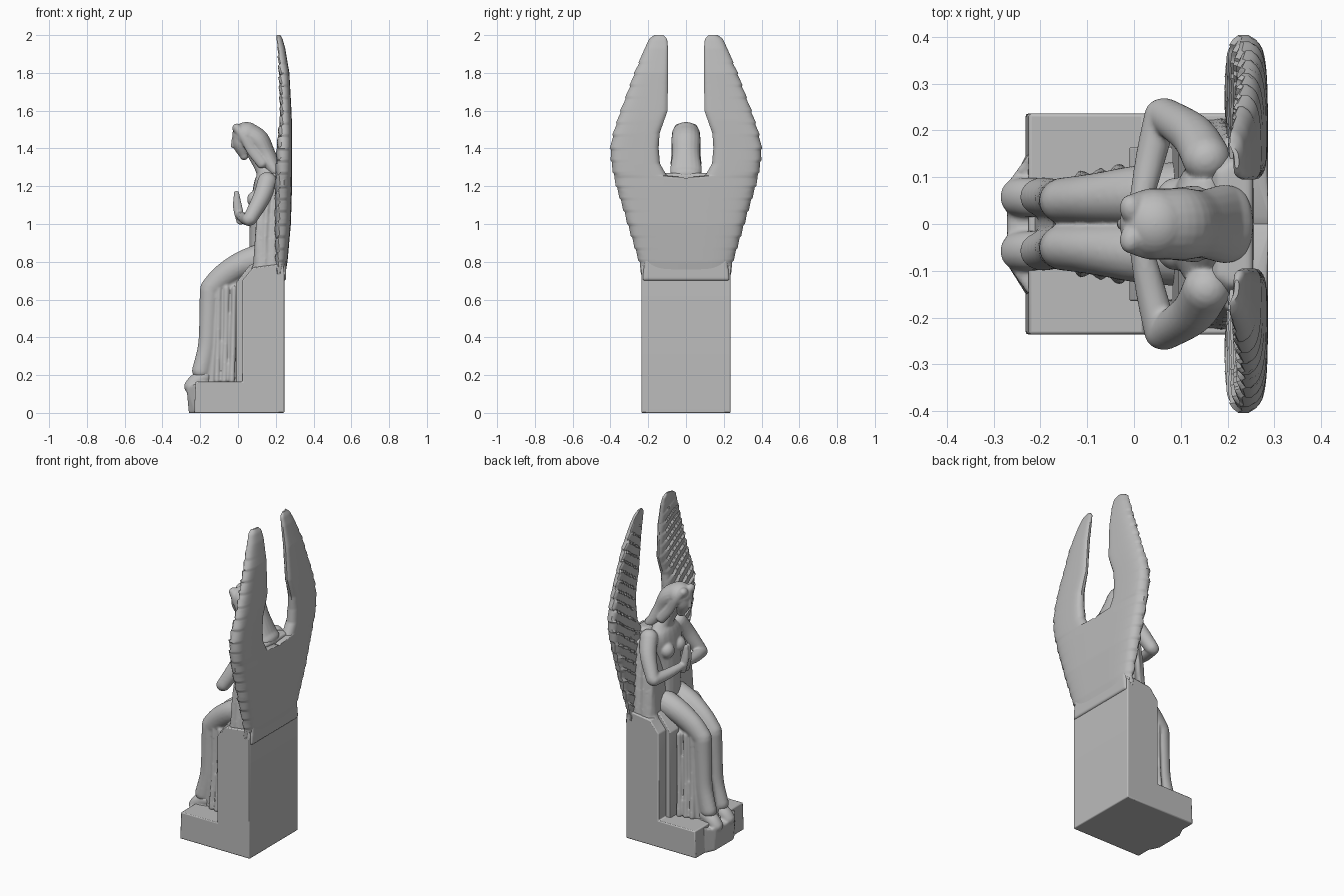
import bpy, bmesh, math
from mathutils import Vector

stone = bpy.data.materials.new("grey stone")
stone.diffuse_color = (0.5, 0.5, 0.5, 1)


def loft(bm, rings):
    vs = [[bm.verts.new(p) for p in r] for r in rings]
    n = len(vs[0])
    for a, b in zip(vs, vs[1:]):
        for i in range(n):
            j = (i + 1) % n
            bm.faces.new((a[i], a[j], b[j], b[i]))
    bm.faces.new(vs[0][::-1])
    bm.faces.new(vs[-1])


def catmull(p, steps=5):
    out = []
    for i in range(len(p) - 1):
        a, b, c, d = p[max(i - 1, 0)], p[i], p[i + 1], p[min(i + 2, len(p) - 1)]
        for s in range(steps):
            t = s / steps
            out.append([0.5 * (2 * y + (z - x) * t + (2 * x - 5 * y + 4 * z - w) * t * t
                               + (3 * y - x - 3 * z + w) * t ** 3) for x, y, z, w in zip(a, b, c, d)])
    return out + [list(p[-1])]


def limb(bm, pts, ref=(0, 1, 0), n=20):
    """Round-ended tube through points (x, y, z, radius along ref, other radius)."""
    p = catmull(pts)
    pos = [Vector(q[:3]) for q in p]
    rings = []
    last = len(p) - 1
    for i, q in enumerate(p):
        t = (pos[min(i + 1, last)] - pos[max(i - 1, 0)]).normalized()
        u = Vector(ref)
        u = (u - t * u.dot(t)).normalized()
        v = t.cross(u)

        def ring(c, s):
            return [c + u * (q[3] * s * math.cos(k * math.tau / n))
                    + v * (q[4] * s * math.sin(k * math.tau / n)) for k in range(n)]
        r = min(q[3], q[4])
        caps = [(math.cos(h) * r, math.sin(h)) for h in (0.15, 0.5, 0.85, 1.2)]
        if i == 0:
            rings += [ring(pos[i] - t * o, s) for o, s in caps]
        rings.append(ring(pos[i], 1))
        if i == last:
            rings += [ring(pos[i] + t * o, s) for o, s in caps[::-1]]
    loft(bm, rings)


def ball(bm, c, r):
    g = bmesh.ops.create_uvsphere(bm, u_segments=24, v_segments=14, radius=1)
    for v in g["verts"]:
        v.co = Vector((c[0] + v.co.x * r[0], c[1] + v.co.y * r[1], c[2] + v.co.z * r[2]))


def prism(bm, prof, half):
    loft(bm, [[(x, y, z) for x, z in prof] for y in (-half, half)])


def flip(pts, s):
    return [(x, y * s, z, a, b) for x, y, z, a, b in pts]


def finish(name, bm, voxel=0, smooth=4, bevel=0):
    bmesh.ops.recalc_face_normals(bm, faces=bm.faces)
    me = bpy.data.meshes.new(name)
    bm.to_mesh(me)
    bm.free()
    ob = bpy.data.objects.new(name, me)
    bpy.context.collection.objects.link(ob)
    me.materials.append(stone)
    if voxel:
        m = ob.modifiers.new("blend", "REMESH")
        m.mode, m.voxel_size, m.use_smooth_shade = "VOXEL", voxel, True
        m = ob.modifiers.new("soften", "SMOOTH")
        m.iterations = smooth
    else:
        if bevel:
            m = ob.modifiers.new("worn edges", "BEVEL")
            m.width, m.segments = bevel, 2
        bpy.ops.object.select_all(action="DESELECT")
        ob.select_set(True)
        bpy.context.view_layer.objects.active = ob
        bpy.ops.object.shade_smooth_by_angle(angle=math.radians(40))
    return ob


# throne: plinth, seat block and inner step
bm = bmesh.new()
prism(bm, [(-0.232, 0), (0.245, 0), (0.245, 0.73), (0.24, 0.79), (0.08, 0.77), (0.022, 0.70),
           (0.022, 0.165), (-0.225, 0.165)], 0.236)
finish("throne", bm, bevel=0.006)
bm = bmesh.new()
prism(bm, [(-0.01, 0.15), (0.1, 0.15), (0.1, 0.8), (0.06, 0.78), (-0.01, 0.69)], 0.165)
finish("seat_step", bm, bevel=0.005)

# cloak hanging behind the figure, with vertical folds
bm = bmesh.new()
rings = []
for z, x, h in ((0.7, 0.04, 0.232), (0.78, 0.08, 0.222), (1.0, 0.095, 0.2), (1.2, 0.13, 0.17), (1.27, 0.18, 0.13)):
    rings.append([(x, -h * 0.85, z), (x, h * 0.85, z), (x + 0.03, h, z), (0.255, h, z),
                  (0.255, -h, z), (x + 0.03, -h, z)])
loft(bm, rings)
for s in (-1, 1):
    for x, y in ((0.1, 0.195), (0.14, 0.21), (0.185, 0.21)):
        limb(bm, flip([(x, y, 0.76, 0.018, 0.013), (x + 0.005, y - 0.01, 0.95, 0.015, 0.012),
                       (x + 0.02, y - 0.035, 1.2, 0.012, 0.012)], s))
finish("cloak", bm, voxel=0.008)

# robe over the lap and legs
bm = bmesh.new()
prism(bm, [(0.14, 0.86), (0.06, 0.85), (-0.08, 0.75), (-0.165, 0.66), (-0.175, 0.4), (-0.2, 0.25),
           (-0.215, 0.14), (0.03, 0.14), (0.03, 0.6), (0.14, 0.7)], 0.085)
for s in (-1, 1):
    limb(bm, flip([(0.13, 0.065, 0.82, 0.07, 0.08), (0.02, 0.062, 0.785, 0.065, 0.07),
                   (-0.08, 0.054, 0.72, 0.055, 0.065), (-0.145, 0.05, 0.655, 0.05, 0.058)], s))
    limb(bm, flip([(-0.147, 0.05, 0.65, 0.05, 0.056), (-0.155, 0.052, 0.5, 0.045, 0.05),
                   (-0.165, 0.054, 0.35, 0.042, 0.048), (-0.195, 0.058, 0.22, 0.042, 0.05)], s))
    # side folds of the skirt
    for x, y in ((-0.1, 0.085), (-0.06, 0.09), (-0.02, 0.1)):
        limb(bm, flip([(x, y, 0.66, 0.014, 0.014), (x - 0.005, y, 0.4, 0.014, 0.014),
                       (x - 0.012, y + 0.012, 0.17, 0.018, 0.016)], s))
finish("robe_skirt", bm, voxel=0.007, smooth=5)

# feet and the rock below them
bm = bmesh.new()
for s in (-1, 1):
    limb(bm, flip([(-0.18, 0.055, 0.19, 0.042, 0.045), (-0.225, 0.057, 0.165, 0.042, 0.04),
                   (-0.25, 0.058, 0.14, 0.04, 0.036)], s))
loft(bm, [[(-0.26, -0.09, 0), (-0.26, 0.09, 0), (-0.225, 0.16, 0), (-0.15, 0.16, 0), (-0.15, -0.16, 0),
           (-0.225, -0.16, 0)],
          [(-0.272, -0.085, 0.13), (-0.272, 0.085, 0.13), (-0.225, 0.15, 0.155), (-0.15, 0.15, 0.16),
           (-0.15, -0.15, 0.16), (-0.225, -0.15, 0.155)]])
finish("feet", bm, voxel=0.007, smooth=3)

# torso, neck, arms and praying hands
bm = bmesh.new()
limb(bm, [(0.15, 0, 0.79, 0.13, 0.09), (0.135, 0, 0.92, 0.095, 0.075), (0.135, 0, 1.07, 0.105, 0.07),
          (0.145, 0, 1.19, 0.14, 0.065), (0.15, 0, 1.26, 0.09, 0.055), (0.125, 0, 1.31, 0.045, 0.042),
          (0.07, 0, 1.4, 0.038, 0.038)])
for s in (-1, 1):
    ball(bm, (0.09, 0.055 * s, 1.13), (0.042, 0.044, 0.045))
    limb(bm, flip([(0.155, 0.14, 1.225, 0.052, 0.05), (0.125, 0.19, 1.14, 0.047, 0.047),
                   (0.065, 0.232, 1.03, 0.038, 0.038)], s), ref=(1, 0, 0))
    limb(bm, flip([(0.058, 0.232, 1.025, 0.036, 0.036), (0.035, 0.14, 1.03, 0.032, 0.03),
                   (0.012, 0.035, 1.045, 0.024, 0.022)], s), ref=(1, 0, 0))
    limb(bm, flip([(0.015, 0.017, 1.015, 0.019, 0.024), (-0.002, 0.014, 1.09, 0.016, 0.025),
                   (-0.008, 0.01, 1.165, 0.012, 0.014)], s))
finish("torso_and_arms", bm, voxel=0.006, smooth=4)

# bowed head with long hair sweeping down the back
bm = bmesh.new()
limb(bm, [(0.005, 0, 1.475, 0.058, 0.032), (0.015, 0, 1.42, 0.052, 0.042), (0.032, 0, 1.362, 0.026, 0.024)])
limb(bm, [(-0.026, 0, 1.45, 0.009, 0.008), (-0.028, 0, 1.412, 0.012, 0.01)])
ball(bm, (0.045, 0, 1.47), (0.076, 0.076, 0.07))
limb(bm, [(0.055, 0, 1.472, 0.074, 0.064), (0.105, 0, 1.44, 0.077, 0.062), (0.145, 0, 1.37, 0.073, 0.053),
          (0.19, 0, 1.29, 0.084, 0.045), (0.215, 0, 1.265, 0.08, 0.04)])
for s in (-1, 1):
    limb(bm, flip([(-0.004, 0.03, 1.505, 0.034, 0.026), (0.035, 0.056, 1.46, 0.02, 0.028),
                   (0.075, 0.058, 1.39, 0.018, 0.03), (0.13, 0.06, 1.32, 0.022, 0.03)], s))
finish("head_and_hair", bm, voxel=0.005, smooth=4)

# wings: height, inner edge, outer edge, front x, back x
WING = [(0.72, 0, 0.236, 0.205, 0.248), (0.8, 0, 0.252, 0.207, 0.262), (1.0, 0, 0.312, 0.203, 0.28),
        (1.2, 0, 0.372, 0.203, 0.286), (1.247, 0, 0.384, 0.205, 0.286), (1.253, 0.1, 0.385, 0.205, 0.286),
        (1.32, 0.138, 0.398, 0.208, 0.286), (1.4, 0.145, 0.404, 0.212, 0.286),
        (1.48, 0.14, 0.389, 0.22, 0.286), (1.55, 0.115, 0.366, 0.228, 0.285),
        (1.6, 0.098, 0.349, 0.23, 0.283), (1.8, 0.095, 0.276, 0.222, 0.272),
        (1.93, 0.095, 0.218, 0.21, 0.25), (1.98, 0.1, 0.195, 0.203, 0.236), (2.0, 0.12, 0.168, 0.205, 0.224)]


def wing_at(z):
    for a, b in zip(WING, WING[1:]):
        if z <= b[0]:
            t = (z - a[0]) / (b[0] - a[0])
            return [p + (q - p) * t for p, q in zip(a[1:], b[1:])]
    return WING[-1][1:]


for side, s in (("left", 1), ("right", -1)):
    bm = bmesh.new()
    rings, cols, rows = [], 26, 160
    for r in range(rows + 1):
        z = 0.72 + 1.28 * r / rows
        inner, outer, xf, xb = wing_at(z)
        if z < 1.85:
            outer -= 0.007 * ((z * 15) % 1)
        front, back = [], []
        for c in range(cols + 1):
            u = c / cols
            y = inner + (outer - inner) * u
            # overlapping feather rows on the front, rounded rims
            feather = 0.014 * (((z - 0.7 * y) * 15) % 1) * min(1, u * 4) * min(1, (2 - z) * 5)
            f, b = xf - 0.012 * u ** 3 + 0.01 - feather, xb - 0.018 * u ** 5
            e = 2 * u - 1 if inner > 0.05 else max(0, 2 * u - 1)
            k = max(0.3, math.sqrt(max(0, 1 - abs(e) ** 8)))
            m = (f + b) / 2
            front.append((m + (f - m) * k, y * s, z))
            back.append((m + (b - m) * k, y * s, z))
        rings.append(front + back[::-1])
    loft(bm, rings)
    finish(side + "_wing", bm)
